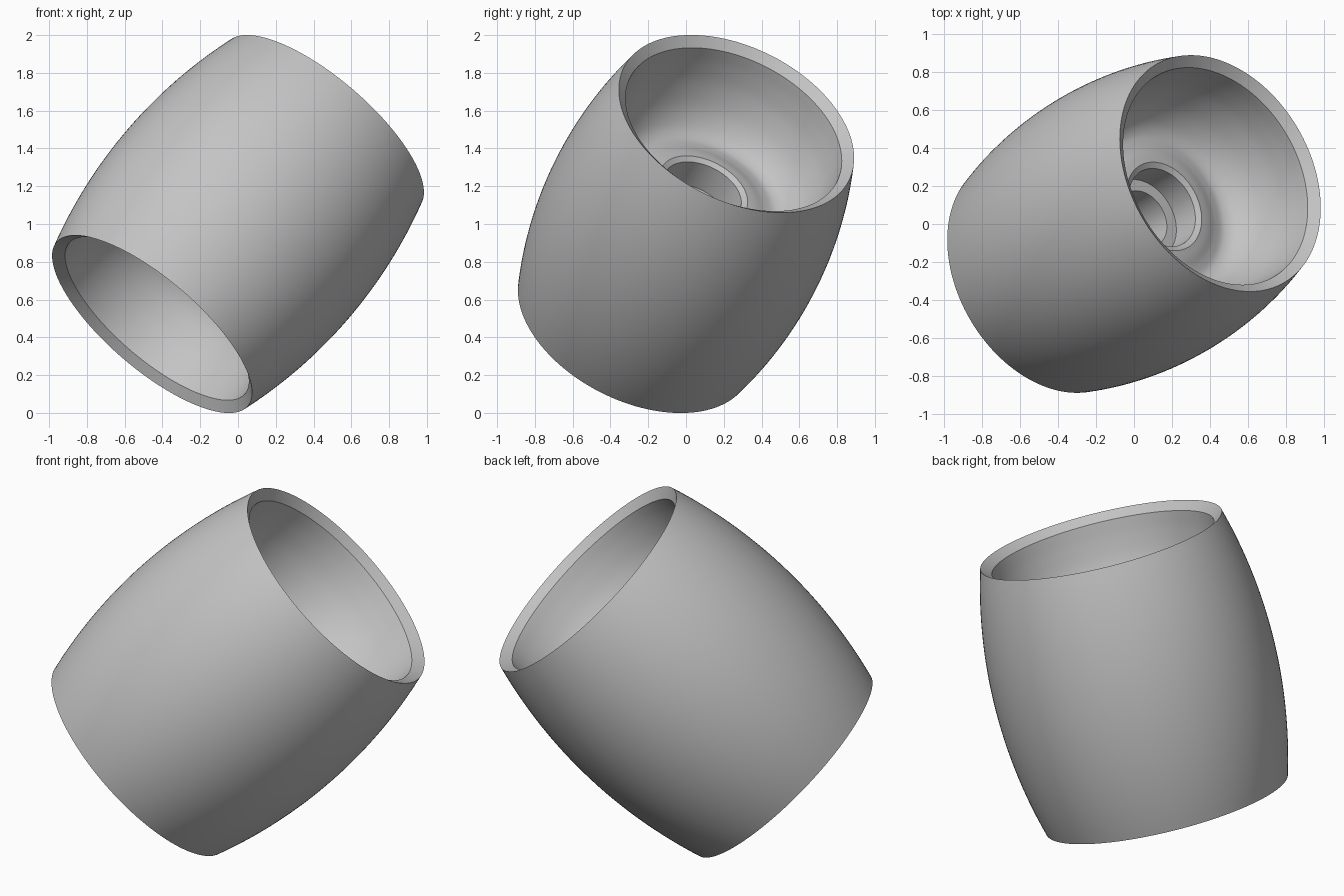
import bpy, bmesh, math
from mathutils import Vector

cube = bpy.data.objects.get("Cube")
if cube:
    bpy.data.objects.remove(cube, do_unlink=True)

AXIS = Vector((0.608, 0.357, 0.709)).normalized()
HALF, RIM_R, BELLY_R = 0.748, 0.667, 0.77
SEGMENTS = 128


def smooth_path(pts, steps=6):
    """Catmull-Rom curve through the points."""
    p = [Vector(q) for q in pts]
    p = [2 * p[0] - p[1]] + p + [2 * p[-1] - p[-2]]
    out = []
    for a, b, c, d in zip(p, p[1:], p[2:], p[3:]):
        for i in range(steps):
            t = i / steps
            out.append(0.5 * (2 * b + (c - a) * t + (2 * a - 5 * b + 4 * c - d) * t**2
                              + (3 * b - a - 3 * c + d) * t**3))
    return out + [p[-2]]


# Half section as (radius, height), from the belly to the middle of the bore
sagitta = BELLY_R - RIM_R
arc_r = (HALF**2 + sagitta**2) / (2 * sagitta)
sweep = math.asin(HALF / arc_r)
barrel = [Vector((BELLY_R - arc_r * (1 - math.cos(sweep * i / 16)),
                  arc_r * math.sin(sweep * i / 16))) for i in range(17)]
bowl = smooth_path([(0.613, 0.706), (0.605, 0.6), (0.585, 0.48), (0.54, 0.355),
                    (0.48, 0.27), (0.42, 0.235), (0.36, 0.237), (0.3, 0.252),
                    (0.25, 0.26)])
# Chamfered seat and central flange of the bore
bore = [Vector(q) for q in [(0.22, 0.245), (0.22, 0.08), (0.157, 0.08)]]
half = barrel + bowl + bore

# Mirror the half section and revolve it into a closed ring
section = half + [Vector((p.x, -p.y)) for p in reversed(half[1:])]
bm = bmesh.new()
verts = [bm.verts.new((p.x, 0, p.y)) for p in section]
edges = [bm.edges.new((a, b)) for a, b in zip(verts, verts[1:] + verts[:1])]
bmesh.ops.spin(bm, geom=verts + edges, cent=(0, 0, 0), axis=(0, 0, 1),
               angle=math.tau, steps=SEGMENTS)
bmesh.ops.remove_doubles(bm, verts=bm.verts, dist=0.0005)
bmesh.ops.recalc_face_normals(bm, faces=bm.faces)

# Tilt onto its axis
bmesh.ops.rotate(bm, verts=bm.verts, cent=(0, 0, 0),
                 matrix=AXIS.to_track_quat('Z', 'Y').to_matrix())
bmesh.ops.translate(bm, verts=bm.verts, vec=(0, 0, 1))

mesh = bpy.data.meshes.new("barrel_wheel")
bm.to_mesh(mesh)
bm.free()
wheel = bpy.data.objects.new("barrel_wheel", mesh)
bpy.context.collection.objects.link(wheel)

# Single grey material
grey = bpy.data.materials.new("plain_grey")
grey.use_nodes = True
color = (0.55, 0.55, 0.55, 1)
grey.diffuse_color = color
grey.node_tree.nodes["Principled BSDF"].inputs["Base Color"].default_value = color
mesh.materials.append(grey)

bpy.ops.object.select_all(action='DESELECT')
wheel.select_set(True)
bpy.context.view_layer.objects.active = wheel
bpy.ops.object.shade_smooth_by_angle(angle=math.radians(22))
